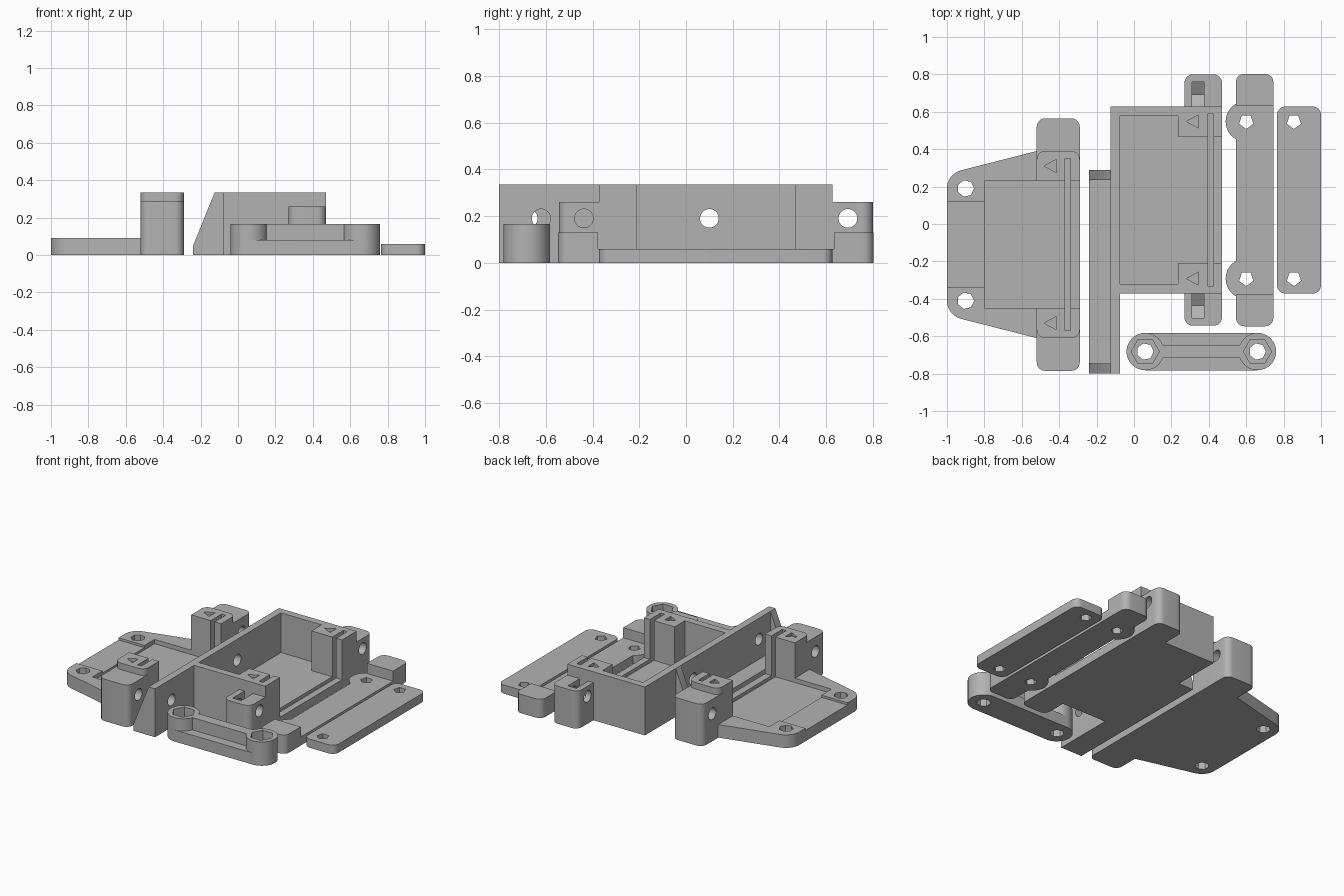
import bpy, bmesh, math
from mathutils import Vector

if "Cube" in bpy.data.objects:
    bpy.data.objects.remove(bpy.data.objects["Cube"])

grey = bpy.data.materials.new("plastic_grey")
grey.use_nodes = True
grey.diffuse_color = (0.45, 0.45, 0.45, 1)
grey.node_tree.nodes["Principled BSDF"].inputs["Base Color"].default_value = (0.45, 0.45, 0.45, 1)


def prism(pts, lo, hi, axis="z", name="piece"):
    """Extrude a 2D outline between lo and hi along an axis."""
    place = {"z": lambda u, v, w: (u, v, w),
             "x": lambda u, v, w: (w, u, v),
             "y": lambda u, v, w: (u, w, v)}[axis]
    bm = bmesh.new()
    face = bm.faces.new([bm.verts.new(place(u, v, lo)) for u, v in pts])
    top = bmesh.ops.extrude_face_region(bm, geom=[face])["geom"]
    shift = Vector(place(0, 0, hi - lo))
    bmesh.ops.translate(bm, verts=[g for g in top if isinstance(g, bmesh.types.BMVert)], vec=shift)
    bmesh.ops.recalc_face_normals(bm, faces=bm.faces)
    mesh = bpy.data.meshes.new(name)
    bm.to_mesh(mesh)
    bm.free()
    mesh.materials.append(grey)
    obj = bpy.data.objects.new(name, mesh)
    bpy.context.collection.objects.link(obj)
    return obj


def arc(cx, cy, r, a0, a1, n=8):
    return [(cx + r * math.cos(math.radians(a0 + (a1 - a0) * i / n)),
             cy + r * math.sin(math.radians(a0 + (a1 - a0) * i / n))) for i in range(n + 1)]


def ring(cx, cy, r, n=32, start=0):
    return arc(cx, cy, r, start, start + 360, n)[:-1]


def rect(x0, x1, y0, y1, r=0, rounded="all"):
    """Rectangle with optional rounding: all corners, or only the low or high v side."""
    out = []
    for i, (x, y) in enumerate([(x1, y1), (x0, y1), (x0, y0), (x1, y0)]):
        side = "high" if i < 2 else "low"
        if r and rounded in ("all", side):
            cx = x - r if x == x1 else x + r
            cy = y - r if y == y1 else y + r
            out += arc(cx, cy, r, 90 * i, 90 * i + 90)
        else:
            out.append((x, y))
    return out


def combine(obj, tool, operation):
    mod = obj.modifiers.new("combine", "BOOLEAN")
    mod.operation, mod.solver, mod.object = operation, "EXACT", tool
    bpy.context.view_layer.objects.active = obj
    bpy.ops.object.modifier_apply(modifier=mod.name)
    bpy.data.objects.remove(tool)


def add(obj, *args):
    combine(obj, prism(*args), "UNION")


def cut(obj, *args):
    combine(obj, prism(*args), "DIFFERENCE")


def finish(obj):
    bpy.ops.object.select_all(action="DESELECT")
    obj.select_set(True)
    bpy.context.view_layer.objects.active = obj
    bpy.ops.object.shade_smooth_by_angle(angle=math.radians(30))


def span(mid, s, a, b):
    """Mirrored y interval about a part's centre line."""
    return sorted((mid + s * a, mid + s * b))


TOP = 0.335
BOLT_Z = 0.19

# Tapered base with two bolt towers
MID = -0.11
corner = arc(-0.9, MID + 0.3, 0.1, 180, 104, 10) + [(-0.52, MID + 0.5), (-0.29, MID + 0.5)]
outline = corner + [(x, 2 * MID - y) for x, y in reversed(corner)]
base = prism(outline, 0, 0.09, "z", "tapered_base")
cut(base, rect(-0.8, -0.2, MID - 0.34, MID + 0.34), 0.06, 0.5)
cut(base, rect(-1.1, -0.79, MID - 0.23, MID + 0.23), 0.075, 0.5)
for s, end in ((1, "high"), (-1, "low")):
    add(base, rect(-0.52, -0.29, *span(MID, s, 0.34, 0.675), 0.045, end), 0, 0.29)
    add(base, rect(-0.52, -0.29, *span(MID, s, 0.34, 0.5), 0.045, end), 0.2, TOP)
for s in (1, -1):
    y = MID + s * 0.42
    cut(base, [(-0.48, y), (-0.415, y - 0.035), (-0.415, y + 0.035)], TOP - 0.02, 0.5)
    cut(base, ring(MID + s * 0.565, BOLT_Z, 0.04), -0.6, -0.2, "x")
    cut(base, ring(-0.9, MID + s * 0.3, 0.045, 7), -0.1, 0.2)
cut(base, rect(-0.37, -0.34, MID - 0.46, MID + 0.46), 0.04, 0.5)
finish(base)

# Open-sided box with its long slotted wall
MID = 0.128
box = prism(rect(-0.125, 0.47, MID - 0.5, MID + 0.5), 0, TOP, "z", "open_box")
cut(box, rect(-0.075, 0.235, MID - 0.45, MID + 0.45), 0.06, 0.5)
cut(box, rect(0.2, 0.6, MID - 0.34, MID + 0.34), 0.06, 0.5)
add(box, rect(-0.125, -0.075, -0.8, -0.3), 0, TOP)
add(box, rect(-0.24, -0.1, -0.8, 0.29), 0, 0.05)
gusset = [(-0.24, 0), (-0.24, 0.05), (-0.125, TOP), (-0.1, TOP), (-0.1, 0)]
for y in (-0.8, 0.235):
    add(box, gusset, y, y + 0.055, "y")
for y in (0.1, -0.62):
    cut(box, ring(y, BOLT_Z, 0.04), -0.2, -0.05, "x")
for s, end in ((1, "high"), (-1, "low")):
    # Side lug with its bolt hole and captive nut slot
    add(box, rect(0.27, 0.47, *span(MID, s, 0.48, 0.672), 0.045, end), 0, 0.26)
    y = MID + s * 0.565
    cut(box, ring(y, BOLT_Z, 0.04), 0.25, 0.5, "x")
    nut = [(y - 0.065, 0.3), (y - 0.065, 0.153), (y, 0.115), (y + 0.065, 0.153), (y + 0.065, 0.3)]
    cut(box, nut, 0.31, 0.375, "x")
    y = MID + s * 0.42
    cut(box, [(0.28, y), (0.345, y - 0.035), (0.345, y + 0.035)], TOP - 0.02, 0.5)
cut(box, rect(0.395, 0.425, MID - 0.46, MID + 0.46), 0.04, 0.5)
finish(box)

# Clamp strip with raised ends and round bosses
clamp = prism(rect(0.545, 0.745, MID - 0.675, MID + 0.675, 0.045), 0, 0.06, "z", "clamp_strip")
for s, end in ((1, "high"), (-1, "low")):
    add(clamp, ring(0.6, MID + s * 0.42, 0.11), 0, 0.06)
    add(clamp, rect(0.545, 0.745, *span(MID, s, 0.505, 0.675), 0.045, end), 0, 0.13)
for s in (1, -1):
    cut(clamp, ring(0.6, MID + s * 0.42, 0.04, 5, 54), -0.1, 0.3)
finish(clamp)

# Flat cover plate
cover = prism(rect(0.765, 1, MID - 0.5, MID + 0.5, 0.045), 0, 0.06, "z", "cover_plate")
for s in (1, -1):
    cut(cover, ring(0.855, MID + s * 0.42, 0.04, 5, 54), -0.1, 0.3)
finish(cover)

# Link bar with hexagonal pockets
Y = -0.682
link = prism(rect(0.06, 0.66, Y - 0.1, Y + 0.1), 0, 0.08, "z", "link_bar")
add(link, rect(0.06, 0.66, Y - 0.035, Y + 0.035), 0, 0.165)
for x in (0.06, 0.66):
    add(link, ring(x, Y, 0.1), 0, 0.165)
for x in (0.06, 0.66):
    cut(link, ring(x, Y, 0.075, 6), 0.08, 0.3)
    cut(link, ring(x, Y, 0.045, 7), -0.1, 0.3)
finish(link)
